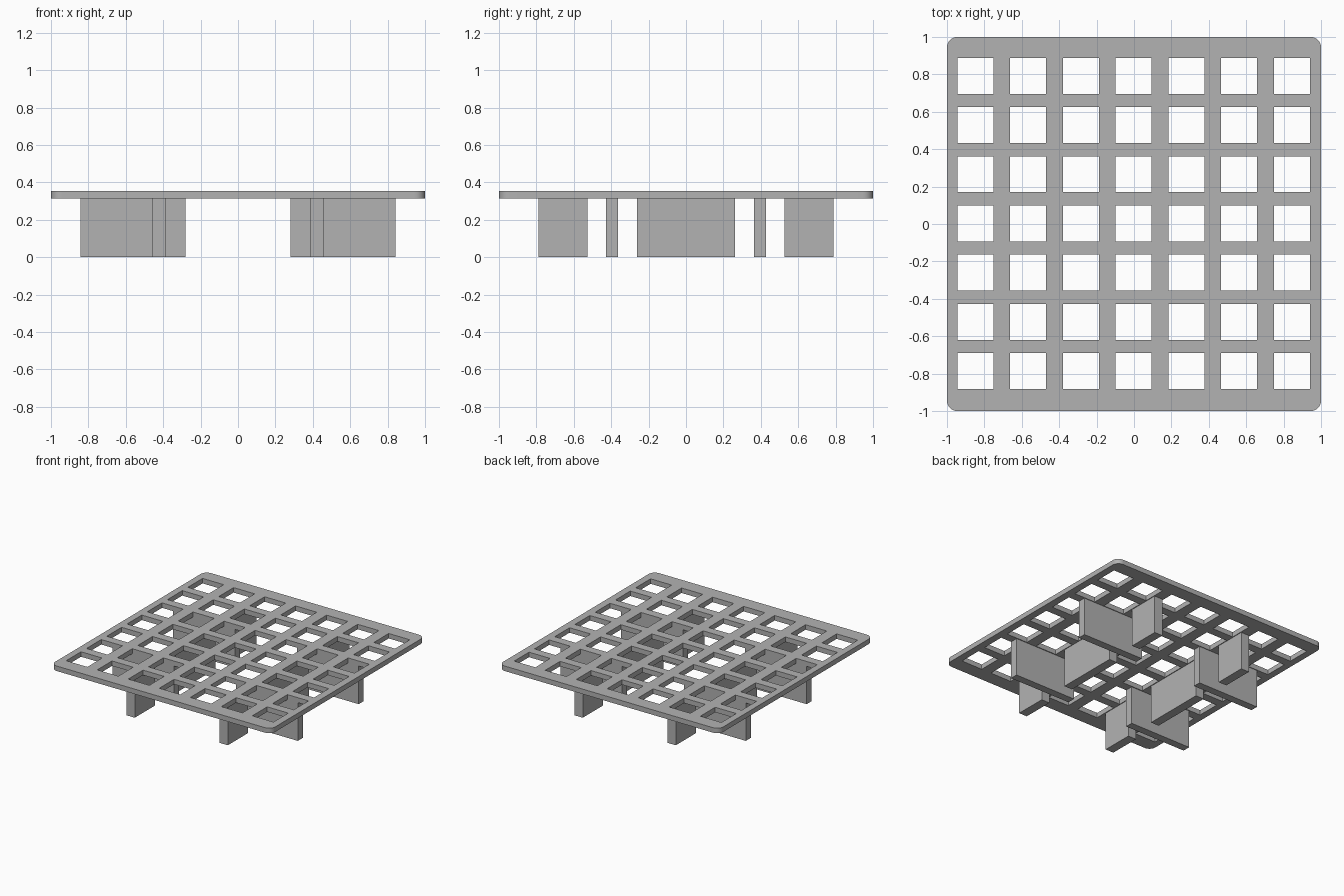
import bpy
import bmesh
import math

if "Cube" in bpy.data.objects:
    bpy.data.objects.remove(bpy.data.objects["Cube"], do_unlink=True)

grey = bpy.data.materials.new("light grey")
grey.use_nodes = True
colour = (0.448, 0.448, 0.448, 1)
grey.diffuse_color = colour
grey.node_tree.nodes["Principled BSDF"].inputs["Base Color"].default_value = colour

PLATE_BOTTOM, PLATE_TOP = 0.314, 0.355
HOLES = 7
HOLE = 0.192


def finish(name, bm):
    bmesh.ops.recalc_face_normals(bm, faces=bm.faces)
    mesh = bpy.data.meshes.new(name)
    bm.to_mesh(mesh)
    bm.free()
    mesh.materials.append(grey)
    obj = bpy.data.objects.new(name, mesh)
    bpy.context.collection.objects.link(obj)
    return obj


def box(name, x, y, z):
    """Box from (min, max) pairs."""
    bm = bmesh.new()
    bmesh.ops.create_cube(bm, size=1)
    for v in bm.verts:
        v.co = [r[0] if c < 0 else r[1] for c, r in zip(v.co, (x, y, z))]
    return finish(name, bm)


def grid_lines(pitch, offset):
    """Plate edges with both edges of every hole between them."""
    lines = [-1.0]
    for i in range(HOLES):
        centre = (i - HOLES // 2) * pitch + offset
        lines += [centre - HOLE / 2, centre + HOLE / 2]
    return lines + [1.0]


# Perforated plate: odd-odd grid cells stay open
xs, ys = grid_lines(0.282, -0.002), grid_lines(0.263, 0.003)
bm = bmesh.new()
verts = [[bm.verts.new((x, y, PLATE_BOTTOM)) for y in ys] for x in xs]
for i in range(len(xs) - 1):
    for j in range(len(ys) - 1):
        if not (i % 2 and j % 2):
            bm.faces.new((verts[i][j], verts[i + 1][j],
                          verts[i + 1][j + 1], verts[i][j + 1]))
top = bmesh.ops.extrude_face_region(bm, geom=bm.faces[:], use_keep_orig=True)
for v in top["geom"]:
    if isinstance(v, bmesh.types.BMVert):
        v.co.z = PLATE_TOP

# Rounded plate corners
corners = [e for e in bm.edges
           if all(abs(v.co.x) > 0.999 and abs(v.co.y) > 0.999 for v in e.verts)
           and abs(e.verts[0].co.z - e.verts[1].co.z) > 0.01]
bmesh.ops.bevel(bm, geom=corners, offset=0.055, segments=8, profile=0.5,
                affect='EDGES')
plate = finish("perforated_plate", bm)
bpy.ops.object.select_all(action='DESELECT')
plate.select_set(True)
bpy.context.view_layer.objects.active = plate
bpy.ops.object.shade_smooth_by_angle(angle=math.radians(30))


def span(side, a, b):
    return tuple(sorted((side * a, side * b)))


# Supports under the bars, mirrored to both sides
height = (0, PLATE_BOTTOM)
for sx, xname in ((1, "left"), (-1, "right")):
    bar = span(sx, 0.386, 0.46)
    box(f"{xname}_middle_support", bar, (-0.262, 0.262), height)
    for sy, yname in ((1, "back"), (-1, "front")):
        box(f"{yname}_{xname}_end_support", bar, span(sy, 0.526, 0.789), height)
        box(f"{yname}_{xname}_cross_support", span(sx, 0.282, 0.843),
            span(sy, 0.363, 0.427), height)
